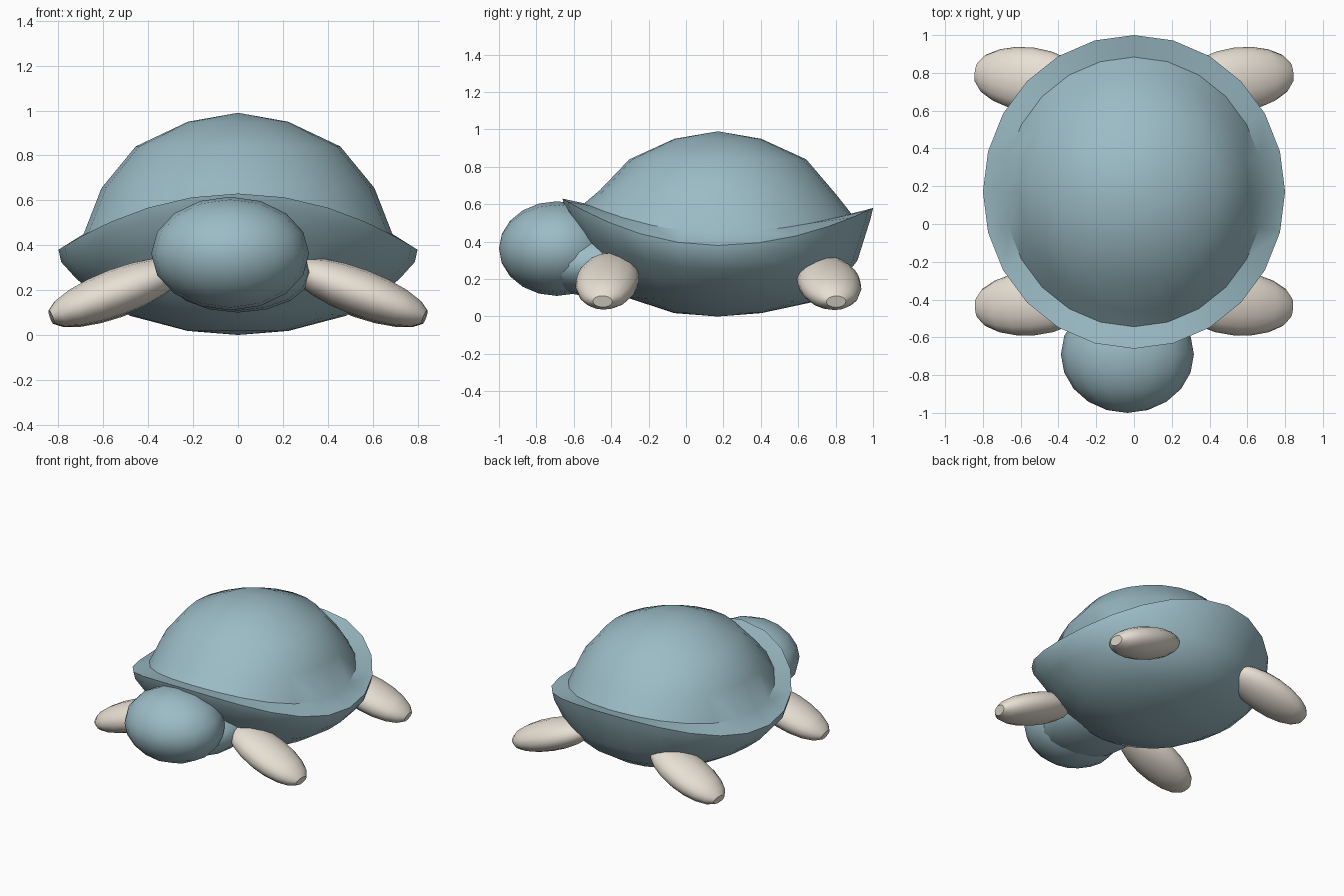
import bpy, bmesh, math
from mathutils import Matrix, Vector

if "Cube" in bpy.data.objects:
    bpy.data.objects.remove(bpy.data.objects["Cube"])


def material(name, rgb):
    m = bpy.data.materials.new(name)
    m.diffuse_color = (*rgb, 1)
    m.use_nodes = True
    m.node_tree.nodes["Principled BSDF"].inputs["Base Color"].default_value = m.diffuse_color
    return m


BLUE = material("dusty_blue", (0.33, 0.50, 0.56))
CREAM = material("cream", (0.80, 0.74, 0.65))


def finish(bm, name, mat, angle=40):
    bmesh.ops.recalc_face_normals(bm, faces=bm.faces)
    me = bpy.data.meshes.new(name)
    bm.to_mesh(me)
    bm.free()
    me.materials.append(mat)
    ob = bpy.data.objects.new(name, me)
    bpy.context.collection.objects.link(ob)
    bpy.ops.object.select_all(action='DESELECT')
    ob.select_set(True)
    bpy.context.view_layer.objects.active = ob
    bpy.ops.object.shade_smooth_by_angle(angle=math.radians(angle))
    return ob


def blob(name, centre, axis, radii, mat, clip=1.0, segs=16, rings=10):
    """Ellipsoid with its pole along axis; radii = width, thickness, length."""
    bm = bmesh.new()
    bmesh.ops.create_uvsphere(bm, u_segments=segs, v_segments=rings, radius=1)
    a = Vector(axis).normalized()
    side = Vector((0, 0, 1)).cross(a).normalized()
    up = a.cross(side)
    rot = Matrix((side, up, a)).transposed()
    for v in bm.verts:
        v.co.z = max(-clip, min(clip, v.co.z))
        v.co = rot @ Vector([c * r for c, r in zip(v.co, radii)]) + Vector(centre)
    return finish(bm, name, mat)


# Shell and belly: elliptical rings, raised towards the front and back of the rim
# (radius fraction, side height, front rise, back rise)
RINGS = [
    (0.28, 0.95, 0, 0), (0.57, 0.84, 0, 0), (0.76, 0.655, 0.02, 0.0),
    (0.86, 0.45, 0.155, 0.10), (1.0, 0.38, 0.25, 0.20),
    (0.985, 0.325, 0.25, 0.20), (0.90, 0.25, 0.20, 0.05),
    (0.78, 0.17, 0.12, 0.0), (0.60, 0.085, 0.02, -0.01), (0.28, 0.018, 0, 0),
]
N = 24
bm = bmesh.new()
loops = []
for r, z, front, back in RINGS:
    loop = []
    for i in range(N):
        t = 2 * math.pi * i / N
        s = math.sin(t)
        rise = (front if s < 0 else back) * s * s
        loop.append(bm.verts.new((0.8 * r * math.cos(t), 0.17 + 0.83 * r * s, z + rise)))
    loops.append(loop)
for a, b in zip(loops, loops[1:]):
    for i in range(N):
        j = (i + 1) % N
        bm.faces.new((a[i], a[j], b[j], b[i]))
for loop, z in ((loops[0], 0.99), (loops[-1], 0.0)):
    pole = bm.verts.new((0, 0.17, z))
    for i in range(N):
        bm.faces.new((loop[i], loop[(i + 1) % N], pole))
finish(bm, "shell_and_belly", BLUE)

# Head and neck
blob("head", (-0.035, -0.69, 0.363), (0, -1, 0.001), (0.352, 0.253, 0.31), BLUE)
blob("neck", (0, -0.42, 0.28), (0, -1, 0), (0.33, 0.18, 0.42), BLUE)

# Flippers
for sx, side in ((1, "right"), (-1, "left")):
    blob("front_leg_" + side, (sx * 0.54, -0.42, 0.19), (sx * 0.9, -0.08, -0.34),
         (0.17, 0.105, 0.335), CREAM, clip=0.93)
    blob("back_leg_" + side, (sx * 0.55, 0.765, 0.18), (sx * 0.9, 0.12, -0.32),
         (0.17, 0.105, 0.325), CREAM, clip=0.93)
